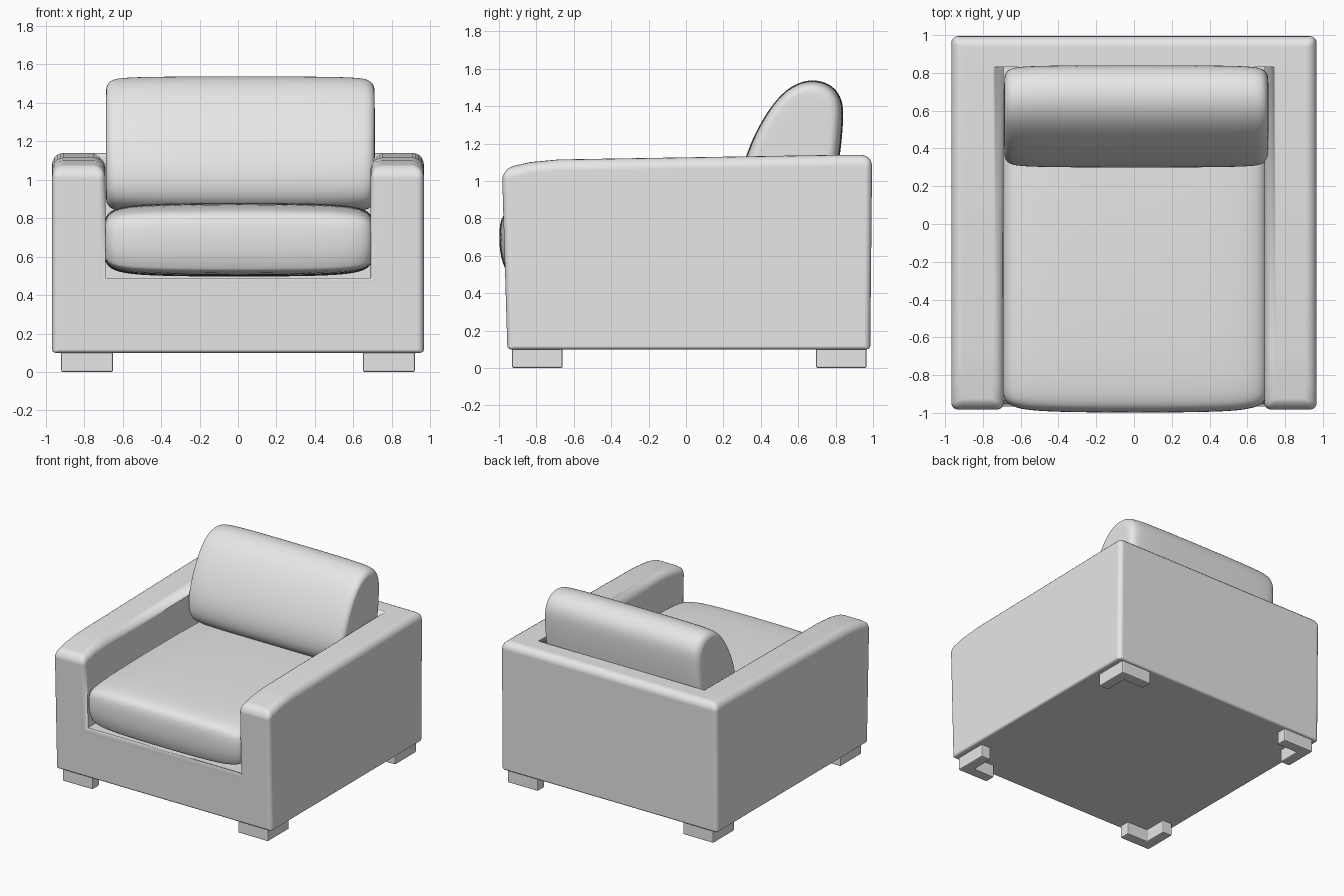
import bpy, bmesh

if "Cube" in bpy.data.objects:
    bpy.data.objects.remove(bpy.data.objects["Cube"])

fabric = bpy.data.materials.new("grey fabric")
fabric.diffuse_color = (0.8, 0.8, 0.8, 1)
fabric.use_nodes = True
fabric.node_tree.nodes["Principled BSDF"].inputs["Base Color"].default_value = fabric.diffuse_color


def finish(name, bm):
    bmesh.ops.recalc_face_normals(bm, faces=bm.faces)
    me = bpy.data.meshes.new(name)
    bm.to_mesh(me)
    bm.free()
    me.materials.append(fabric)
    ob = bpy.data.objects.new(name, me)
    bpy.context.collection.objects.link(ob)
    return ob


def interp(pts, t):
    for (a, za), (b, zb) in zip(pts, pts[1:]):
        if t <= b:
            return za + (zb - za) * max(0, (t - a) / (b - a))
    return pts[-1][1]


# Frame: base, two arms and back in one U-shaped shell
def frame():
    X, I, B, S, T, F, M, K = 0.967, 0.69, 0.1, 0.49, 1.14, -0.97, 0.83, 0.995
    bm = bmesh.new()
    V = lambda x, y, z: bm.verts.new((x, y, z))
    f = [V(x, F, z) for x, z in ((-X, B), (X, B), (X, T), (I, T), (I, S), (-I, S), (-I, T), (-X, T))]
    m = [V(x, M, z) for x, z in ((I, T), (I, S), (-I, S), (-I, T))]
    k = [V(x, K, z) for x, z in ((-X, B), (X, B), (X, T), (-X, T))]
    for face in (f, m, k,
                 (f[0], f[1], k[1], k[0]),
                 (f[1], f[2], k[2], k[1]),
                 (f[0], f[7], k[3], k[0]),
                 (f[3], f[4], m[1], m[0]),
                 (f[4], f[5], m[2], m[1]),
                 (f[5], f[6], m[3], m[2]),
                 (f[7], f[6], m[3], m[0], f[3], f[2], k[2], k[3])):
        bm.faces.new(face)
    # arm tops dip towards the front
    for y in (-0.84, -0.68, M):
        bmesh.ops.bisect_plane(bm, geom=bm.verts[:] + bm.edges[:] + bm.faces[:],
                               dist=1e-4, plane_co=(0, y, 0), plane_no=(0, 1, 0))
    for v in bm.verts:
        if v.co.z > 1:
            v.co.z = interp([(F, 1.065), (-0.84, 1.1), (-0.68, 1.115), (M, T)], v.co.y)
        if v.co.y < -0.9:
            v.co.y = -0.955 - 0.03 * (v.co.z - B)
        elif v.co.y > 0.9:
            v.co.y = 0.985 + 0.01 * (v.co.z - B)
    bmesh.ops.recalc_face_normals(bm, faces=bm.faces)
    # soft top edges, tighter bottom edges
    w = bm.edges.layers.float.new("bevel_weight_edge")
    for e in bm.edges:
        if e.calc_face_angle(0) > 0.6:
            if e.is_convex:
                zs = [v.co.z for v in e.verts]
                e[w] = 1 if min(zs) > 1 else 0.3 if max(zs) < 0.2 else 0.6
            else:
                e.smooth = False
    for p in bm.faces:
        p.smooth = True
    ob = finish("frame", bm)
    bev = ob.modifiers.new("bevel", 'BEVEL')
    bev.limit_method = 'WEIGHT'
    bev.width = 0.06
    bev.segments = 5
    bev.use_clamp_overlap = False
    bev.harden_normals = True


# Cushion: y-z profile lofted along x, drawn in towards both ends
def cushion(name, profile, half, cx, ends):
    ys, zs = zip(*profile)
    cy, cz = (min(ys) + max(ys)) / 2, (min(zs) + max(zs)) / 2
    hy, hz = (max(ys) - min(ys)) / 2, (max(zs) - min(zs)) / 2
    sections = [(-half + a, d) for a, d in ends] + [(half - a, d) for a, d in reversed(ends)]
    bm = bmesh.new()
    rings = [[bm.verts.new((cx + x, cy + (y - cy) * (1 - d / hy), cz + (z - cz) * (1 - d / hz)))
              for y, z in profile] for x, d in sections]
    n = len(profile)
    for a, b in zip(rings, rings[1:]):
        for i in range(n):
            bm.faces.new((a[i], a[(i + 1) % n], b[(i + 1) % n], b[i]))
    for r in (rings[0], rings[-1]):
        bm.faces.new(r)
    for p in bm.faces:
        p.smooth = True
    ob = finish(name, bm)
    sub = ob.modifiers.new("smooth", 'SUBSURF')
    sub.levels = sub.render_levels = 3


frame()
cushion("seat_cushion",
        [(-0.95, 0.49), (-0.975, 0.53), (-1.0, 0.61), (-1.005, 0.72), (-0.995, 0.81), (-0.95, 0.85),
         (-0.8, 0.872), (-0.4, 0.885), (0.3, 0.885), (0.74, 0.86), (0.8, 0.8), (0.8, 0.55), (0.74, 0.49)],
        0.7, 0.005, [(0, 0.11), (0.005, 0.08), (0.03, 0.045), (0.1, 0.02), (0.3, 0.004)])
cushion("back_cushion",
        [(0.29, 0.99), (0.315, 1.13), (0.38, 1.28), (0.46, 1.41), (0.55, 1.505), (0.66, 1.548),
         (0.77, 1.525), (0.835, 1.45), (0.845, 1.35), (0.825, 1.13), (0.79, 0.94), (0.7, 0.84),
         (0.45, 0.82), (0.32, 0.87)],
        0.7, 0.012, [(0, 0.075), (0.004, 0.05), (0.025, 0.02), (0.08, 0.006), (0.3, 0.0)])

# L-shaped corner feet
for sx, side in ((-1, "left"), (1, "right")):
    for sy, yo, end in ((-1, -0.93, "front"), (1, 0.965, "back")):
        bm = bmesh.new()
        L, t = 0.27, 0.085
        pts = [(0, 0), (L, 0), (L, t), (t, t), (t, L), (0, L)]
        face = bm.faces.new([bm.verts.new((sx * (0.92 - a), yo - sy * b, 0)) for a, b in pts])
        ext = bmesh.ops.extrude_face_region(bm, geom=[face])["geom"]
        for v in ext:
            if isinstance(v, bmesh.types.BMVert):
                v.co.z = 0.11
        foot = finish(f"{end}_{side}_foot", bm)
        bev = foot.modifiers.new("bevel", 'BEVEL')
        bev.width = 0.008
        bev.segments = 2
